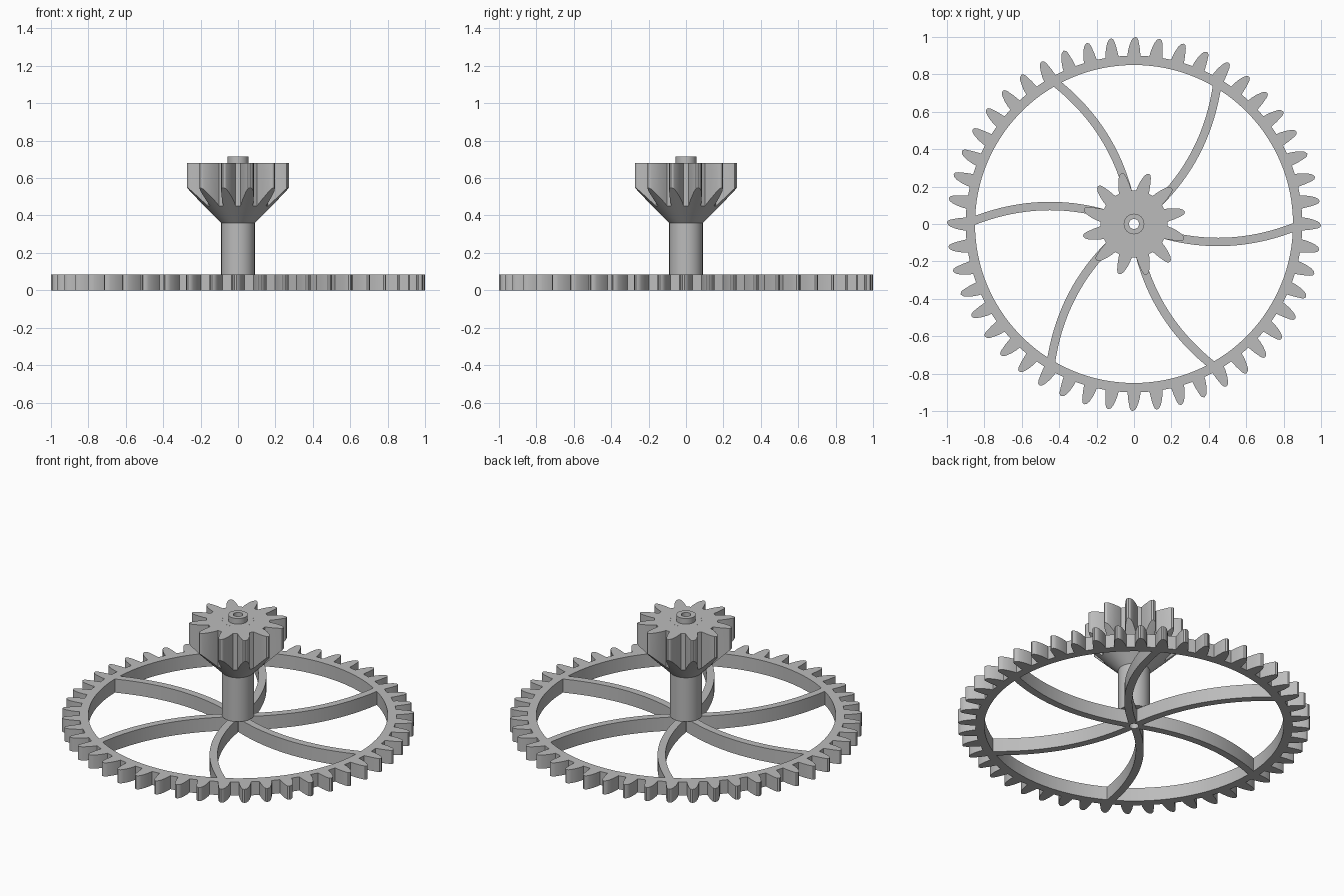
import bpy, bmesh, math
from math import sin, cos, pi

if "Cube" in bpy.data.objects:
    bpy.data.objects.remove(bpy.data.objects["Cube"], do_unlink=True)

# Single plain grey
grey = bpy.data.materials.new("plain_grey")
grey.use_nodes = True
colour = (0.5, 0.5, 0.5, 1)
grey.diffuse_color = colour
grey.node_tree.nodes["Principled BSDF"].inputs["Base Color"].default_value = colour

# Leaning tooth outline: height above root, sideways offset
TOOTH = [(0, -0.035), (0.04, -0.031), (0.08, -0.024), (0.094, -0.018), (0.1, -0.008),
         (0.094, 0.005), (0.08, 0.015), (0.05, 0.026), (0.02, 0.033), (0, 0.035)]


def finish(name, bm):
    bmesh.ops.recalc_face_normals(bm, faces=bm.faces)
    mesh = bpy.data.meshes.new(name)
    bm.to_mesh(mesh)
    bm.free()
    mesh.materials.append(grey)
    obj = bpy.data.objects.new(name, mesh)
    bpy.context.collection.objects.link(obj)
    bpy.ops.object.select_all(action='DESELECT')
    obj.select_set(True)
    bpy.context.view_layer.objects.active = obj
    bpy.ops.object.shade_smooth_by_angle(angle=math.radians(30))
    return obj


def loft(name, rings):
    """Join a cyclic list of rings, each a closed list of points."""
    bm = bmesh.new()
    verts = [[bm.verts.new(p) for p in ring] for ring in rings]
    for i, a in enumerate(verts):
        b = verts[(i + 1) % len(verts)]
        for j in range(len(a)):
            k = (j + 1) % len(a)
            bm.faces.new((a[j], a[k], b[k], b[j]))
    return finish(name, bm)


def lathe(name, profile, steps=48):
    angles = [2 * pi * i / steps for i in range(steps)]
    return loft(name, [[(r * cos(a), r * sin(a), z) for a in angles] for r, z in profile])


def gear(name, teeth, phase, root, inner, top, bottom):
    """Toothed ring whose underside height is a function of radius."""
    polar = []
    for i in range(teeth):
        mid = phase + 2 * pi * i / teeth
        polar.append((root, mid - pi / teeth))
        polar += [(root + h, mid + t / (root + h)) for h, t in TOOTH]
    outer = [(r * cos(a), r * sin(a), r) for r, a in polar]
    core = [(inner * cos(a), inner * sin(a), inner) for r, a in polar]
    rings = [[(x, y, top) for x, y, r in loop] for loop in (core, outer)]
    rings += [[(x, y, bottom(r)) for x, y, r in loop] for loop in (outer, core)]
    return loft(name, rings)


THICK = 0.085
HOLE = 0.027

# Large wheel rim and the conical-bottomed pinion
gear("wheel_rim", 48, 0, 0.9, 0.85, THICK, lambda r: 0)
gear("pinion", 12, pi / 12, 0.18, 0.09, 0.68, lambda r: r + 0.27)

# Hollow shaft with its raised top collar, and the small wheel hub
lathe("shaft", [(HOLE, THICK), (0.09, THICK), (0.09, 0.68), (0.055, 0.68),
                (0.055, 0.715), (HOLE, 0.715)])
lathe("wheel_hub", [(HOLE, 0), (0.048, 0), (0.048, THICK), (HOLE, THICK)])

# Six curved spokes, each a bowed bar from hub to rim
SPAN, BOW, HALF = 0.87, 0.09, 0.0225
for n in range(6):
    turn = n * pi / 3
    bm = bmesh.new()
    rows = []
    for i in range(21):
        x = 0.034 + (SPAN - 0.034) * i / 20
        u = x / SPAN
        y = -4 * BOW * u * (1 - u) - 0.012 * u
        slope = math.atan(-4 * BOW * (1 - 2 * u) / SPAN)
        row = []
        for side, z in ((-HALF, 0), (HALF, 0), (HALF, THICK), (-HALF, THICK)):
            px, py = x - side * sin(slope), y + side * cos(slope)
            row.append(bm.verts.new((px * cos(turn) - py * sin(turn),
                                     px * sin(turn) + py * cos(turn), z)))
        rows.append(row)
    for a, b in zip(rows, rows[1:]):
        for j in range(4):
            k = (j + 1) % 4
            bm.faces.new((a[j], a[k], b[k], b[j]))
    bm.faces.new(rows[0])
    bm.faces.new(rows[-1])
    finish(f"spoke_{n + 1}", bm)
